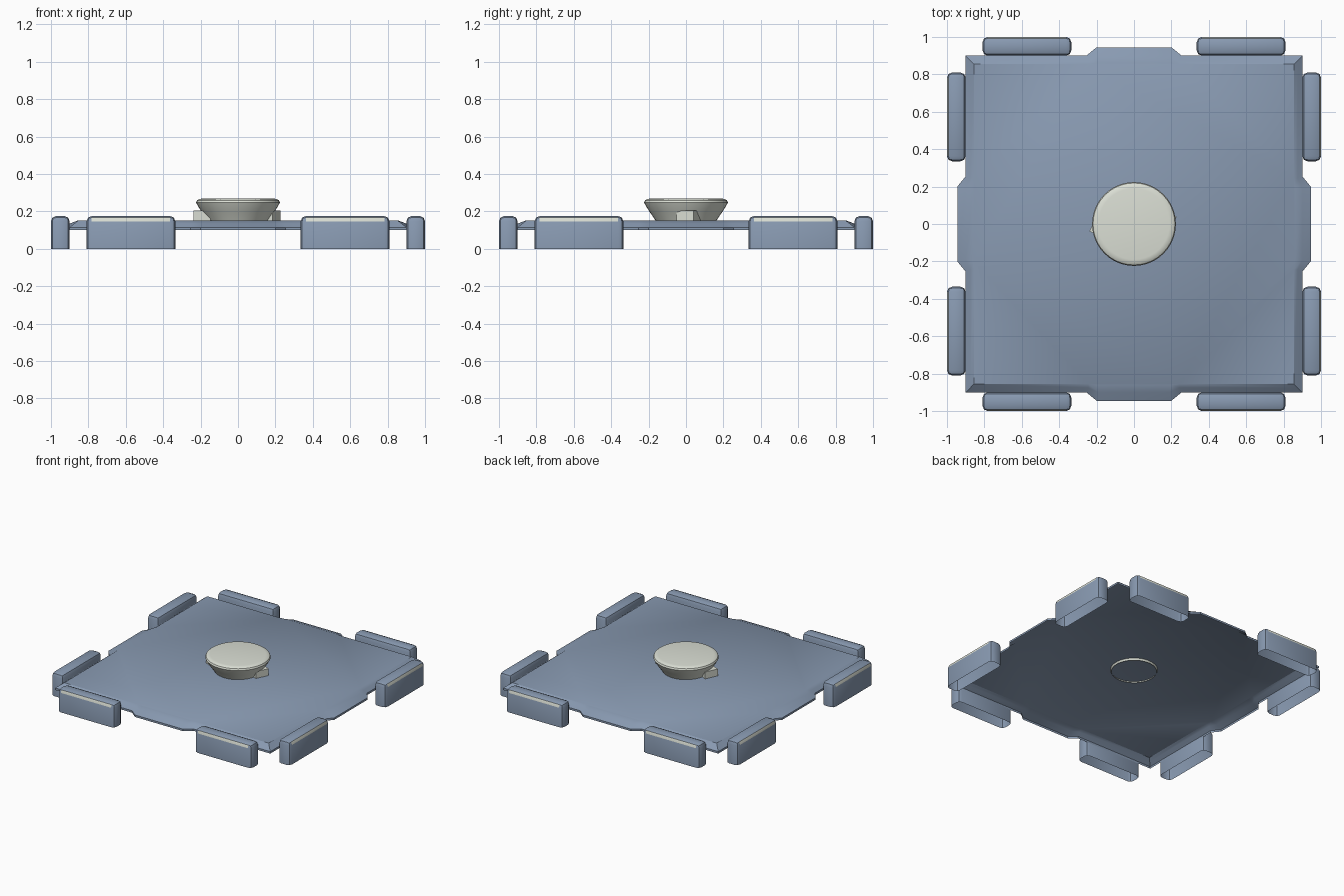
import bpy, bmesh, math
from mathutils import Matrix, Vector

if "Cube" in bpy.data.objects:
    bpy.data.objects.remove(bpy.data.objects["Cube"])


def material(name, rgb):
    m = bpy.data.materials.new(name)
    m.diffuse_color = (*rgb, 1)
    m.use_nodes = True
    m.node_tree.nodes["Principled BSDF"].inputs["Base Color"].default_value = m.diffuse_color
    return m


BLUE = material("blue grey", (0.25, 0.325, 0.445))
CREAM = material("pale cream", (0.71, 0.74, 0.665))


def finish(bm, name, mats, smooth=True, recalc=True):
    if recalc:
        bmesh.ops.recalc_face_normals(bm, faces=bm.faces[:])
    me = bpy.data.meshes.new(name)
    for m in mats:
        me.materials.append(m)
    bm.to_mesh(me)
    bm.free()
    ob = bpy.data.objects.new(name, me)
    bpy.context.collection.objects.link(ob)
    if smooth:
        bpy.context.view_layer.objects.active = ob
        ob.select_set(True)
        bpy.ops.object.shade_smooth_by_angle(angle=math.radians(32))
        ob.select_set(False)
    return ob


# Floor plate: square with a shallow tab on each side, sloping rim, open underneath
def outline(side, tab, z, w0, w1):
    quarter = [(-side, -side), (-w0, -side), (-w1, -tab), (w1, -tab), (w0, -side)]
    return [Matrix.Rotation(k * math.pi / 2, 3, 'Z') @ Vector((x, y, z))
            for k in range(4) for x, y in quarter]


bm = bmesh.new()
loops = [[bm.verts.new(p) for p in outline(*a)] for a in (
    (0.855, 0.86, 0.15, 0.245, 0.20),
    (0.875, 0.90, 0.135, 0.245, 0.19),
    (0.90, 0.945, 0.115, 0.255, 0.20),
    (0.90, 0.945, 0.10, 0.255, 0.20))]
bm.faces.new(loops[0])
for a, b in zip(loops, loops[1:]):
    for i in range(len(a)):
        j = (i + 1) % len(a)
        bm.faces.new((a[i], b[i], b[j], a[j]))
finish(bm, "floor_plate", [BLUE], recalc=False)


# Edge pads: hollow rounded blocks, two per side, worn along the outer top edge
def edge_pad(k, s):
    bm = bmesh.new()
    bmesh.ops.create_cube(bm, size=1, matrix=Matrix.Translation((s * 0.5725, -0.95, 0.0875))
                          @ Matrix.Diagonal((0.475, 0.10, 0.175, 1)))
    edges = [e for e in bm.edges if max(v.co.z for v in e.verts) > 0.1]
    bmesh.ops.bevel(bm, geom=edges, offset=0.028, segments=2, affect='EDGES', profile=0.5)
    bm.normal_update()
    bmesh.ops.delete(bm, geom=[f for f in bm.faces if f.normal.z < -0.9], context='FACES')
    for f in bm.faces:
        n = f.normal
        if n.y < -0.8 and 0.2 < n.z < 0.6 and f.calc_area() > 0.003:
            f.material_index = 1
    bmesh.ops.rotate(bm, verts=bm.verts[:], cent=(0, 0, 0),
                     matrix=Matrix.Rotation(k * math.pi / 2, 3, 'Z'))
    bm.normal_update()
    finish(bm, "edge_pad", [BLUE, CREAM], recalc=False)


for k in range(4):
    for s in (-1, 1):
        edge_pad(k, s)

# Central knob: lathed profile poking through the plate, open underneath
profile = [(0.155, 0.136), (0.163, 0.152), (0.195, 0.198), (0.215, 0.23),
           (0.224, 0.247), (0.219, 0.259), (0.208, 0.266), (0.19, 0.269)]
N = 40
bm = bmesh.new()
rings = [[bm.verts.new((r * math.cos(2 * math.pi * i / N), r * math.sin(2 * math.pi * i / N), z))
          for i in range(N)] for r, z in profile]
for a, b in zip(rings, rings[1:]):
    for i in range(N):
        j = (i + 1) % N
        bm.faces.new((a[i], a[j], b[j], b[i]))
bm.faces.new(rings[-1])
finish(bm, "knob", [CREAM], recalc=False)

# Small turned blocks under the knob rim
for name, x, y in (("right_block", 0.161, 0.015), ("left_block", -0.172, -0.015)):
    bm = bmesh.new()
    bmesh.ops.create_cube(bm, size=1, matrix=Matrix.Translation((x, y, 0.178))
                          @ Matrix.Rotation(math.radians(-25), 4, 'Z')
                          @ Matrix.Diagonal((0.10, 0.10, 0.052, 1)))
    finish(bm, name, [CREAM], smooth=False)
